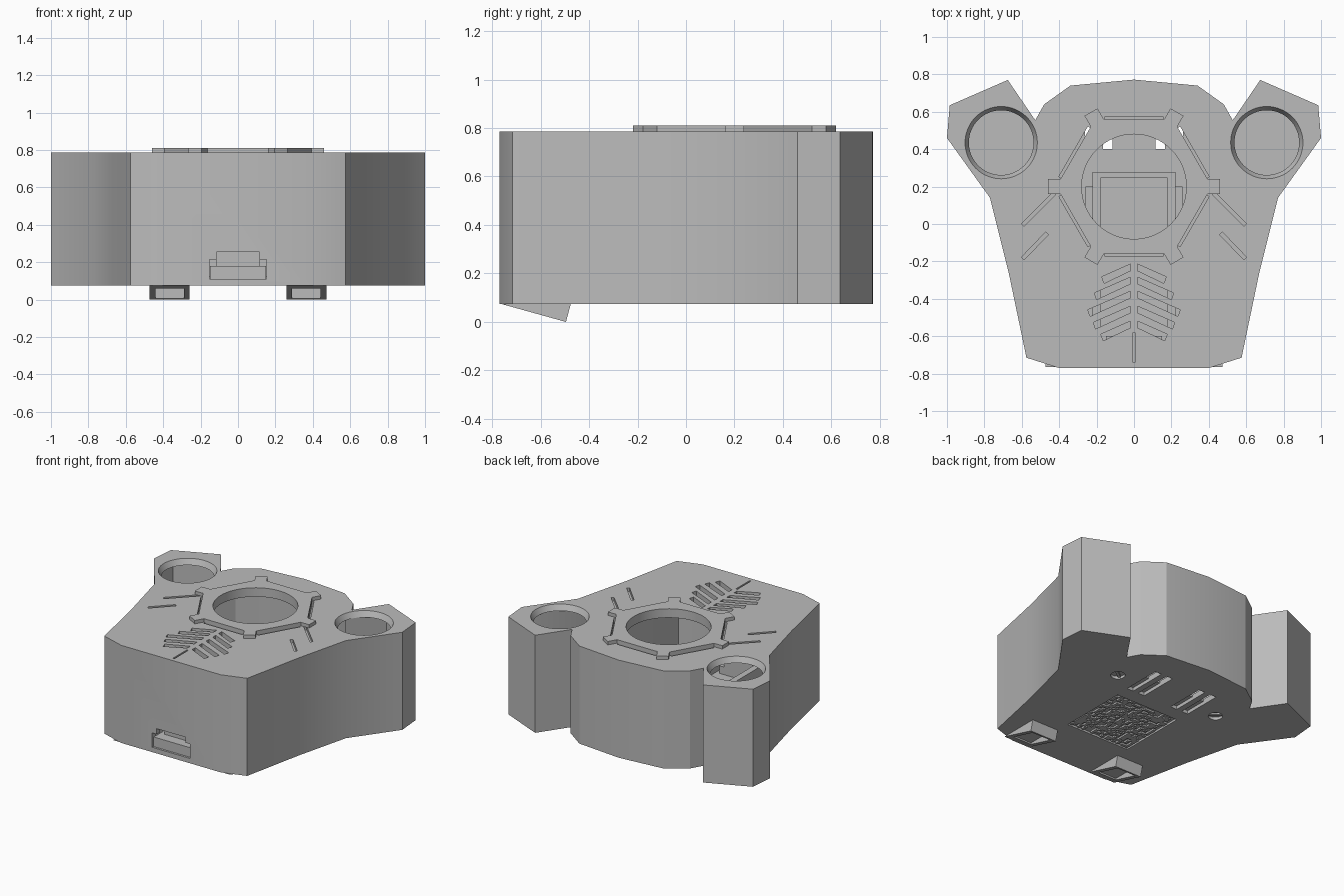
import bpy, bmesh, math, random
from mathutils import Vector

cube = bpy.data.objects.get("Cube")
if cube:
    bpy.data.objects.remove(cube, do_unlink=True)

grey = bpy.data.materials.new("plain_grey")
grey.use_nodes = True
grey.diffuse_color = (0.5, 0.5, 0.5, 1)
grey.node_tree.nodes["Principled BSDF"].inputs["Base Color"].default_value = (0.5, 0.5, 0.5, 1)


def make_object(name, bm):
    bmesh.ops.recalc_face_normals(bm, faces=bm.faces)
    mesh = bpy.data.meshes.new(name)
    bm.to_mesh(mesh)
    bm.free()
    mesh.materials.append(grey)
    obj = bpy.data.objects.new(name, mesh)
    bpy.context.collection.objects.link(obj)
    return obj


def prism(name, pts, low, high, grow=1.0):
    """Upright prism; grow scales the top about the outline's centre."""
    bm = bmesh.new()
    mid = sum((Vector(p) for p in pts), Vector((0, 0))) / len(pts)
    bottom = [bm.verts.new((p[0], p[1], low)) for p in pts]
    top = []
    for p in pts:
        q = mid + (Vector(p) - mid) * grow
        top.append(bm.verts.new((q.x, q.y, high)))
    bm.faces.new(bottom[::-1])
    bm.faces.new(top)
    for i in range(len(pts)):
        j = (i + 1) % len(pts)
        bm.faces.new((bottom[i], bottom[j], top[j], top[i]))
    return make_object(name, bm)


def circle(x, y, r, n=64):
    return [(x + r * math.cos(math.tau * i / n), y + r * math.sin(math.tau * i / n)) for i in range(n)]


def rect(x0, x1, y0, y1):
    return [(x0, y0), (x1, y0), (x1, y1), (x0, y1)]


def bar(a, b, width):
    """Rectangle along the line from a to b."""
    a, b = Vector(a), Vector(b)
    side = (b - a).normalized().orthogonal() * width / 2
    return [tuple(a + side), tuple(b + side), tuple(b - side), tuple(a - side)]


def flip(pts):
    return [(-x, y) for x, y in reversed(pts)]


def inset(pts, d):
    """Move every side of a counter-clockwise outline inward by d."""
    out = []
    for i, p in enumerate(pts):
        p = Vector(p)
        e = (p - Vector(pts[i - 1])).normalized()
        f = (Vector(pts[(i + 1) % len(pts)]) - p).normalized()
        n, m = Vector((-e.y, e.x)), Vector((-f.y, f.x))
        out.append(tuple(p + (n + m) * d / (1 + n.dot(m))))
    return out


def cut(target, pts, low, high, grow=1.0):
    cutter = prism("cutter", pts, low, high, grow)
    cutter.hide_render = True
    mod = target.modifiers.new("cut", "BOOLEAN")
    mod.operation, mod.solver, mod.object = "DIFFERENCE", "EXACT", cutter
    bpy.context.view_layer.objects.active = target
    bpy.ops.object.modifier_apply(modifier=mod.name)
    bpy.data.objects.remove(cutter, do_unlink=True)


def cut_pair(target, pts, *args):
    cut(target, pts, *args)
    cut(target, flip(pts), *args)


BASE, TOP, WALL = 0.075, 0.785, 0.04
FLOOR, ROOF = BASE + WALL, TOP - WALL

# Hollow body with two rear ears
half = [(0.4, -0.77), (0.575, -0.715), (0.67, -0.26), (0.77, 0.14), (1, 0.46), (0.985, 0.635),
        (0.675, 0.77), (0.528, 0.555), (0.48, 0.64), (0.34, 0.74)]
outline = half + [(0, 0.772)] + flip(half)
body = prism("body", outline, BASE, TOP)
cut(body, inset(outline, WALL), FLOOR, ROOF)

# Round openings: centre and ears with a tapered rim
HUB = Vector((0, 0.2))
cut(body, circle(0, HUB.y, 0.28), ROOF - 0.05, TOP + 0.1)
cut_pair(body, circle(0.71, 0.435, 0.173), ROOF - 0.02, TOP + 0.1)
cut_pair(body, circle(0.71, 0.435, 0.173), ROOF, TOP + 0.001, 1.12)

# Slits along the six sides of the ring
for k in range(6):
    a = math.radians(30 + 60 * k)
    d, p = Vector((math.cos(a), math.sin(a))), Vector((-math.sin(a), math.cos(a)))
    c = HUB + d * 0.367
    cut(body, bar(c - p * 0.155, c + p * 0.155, 0.015), ROOF - 0.01, TOP + 0.1)

# Herringbone vents
for y, reach in zip((-0.225, -0.295, -0.37, -0.45, -0.53), (0.16, 0.2, 0.235, 0.205, 0.165)):
    slot = [(0.02, y - 0.025), (reach, y - 0.025 - 0.42 * reach),
            (reach + 0.012, y + 0.01 - 0.42 * reach), (0.02, y + 0.01)]
    cut_pair(body, slot, ROOF - 0.01, TOP + 0.1)

# Engraved dashes
cut_pair(body, bar((0.595, -0.005), (0.425, 0.165), 0.02), TOP - 0.025, TOP + 0.1)
cut_pair(body, bar((0.595, -0.185), (0.465, -0.05), 0.02), TOP - 0.025, TOP + 0.1)
cut(body, rect(-0.006, 0.006, -0.74, -0.58), TOP - 0.025, TOP + 0.1)

# Front port opening
cut(body, rect(-0.152, 0.152, -0.9, -0.7), 0.11, 0.215)
cut(body, rect(-0.115, 0.115, -0.9, -0.7), 0.2, 0.255)

# Underside: vent slots, screw recesses and code panel recess
for x in (0.14, 0.235):
    cut_pair(body, rect(x - 0.026, x + 0.026, 0.24, 0.53), BASE - 0.1, BASE + 0.025)
    cut_pair(body, rect(x - 0.026, x + 0.026, 0.4, 0.53), BASE - 0.1, FLOOR + 0.01)
cut_pair(body, circle(0.42, 0.335, 0.048, 32), BASE - 0.1, BASE + 0.02)
cut(body, rect(-0.255, 0.255, -0.375, 0.135), BASE - 0.1, BASE + 0.015)

# Raised hexagonal ring with six tabs
ring_pts = []
for k in range(6):
    a = math.radians(60 * k)
    d, p = Vector((math.cos(a), math.sin(a))), Vector((-math.sin(a), math.cos(a)))
    for r, s in ((0.393, -0.04), (0.46, -0.04), (0.46, 0.04), (0.393, 0.04)):
        ring_pts.append(tuple(HUB + d * r + p * s))
ring = prism("hex_ring", ring_pts, TOP, 0.81)
cut(ring, circle(0, HUB.y, 0.28), TOP - 0.1, 0.9)

# Board tray inside, with side clips
tray = prism("board_tray", rect(-0.225, 0.225, -0.7, 0.275), FLOOR - 0.005, 0.3)
cut(tray, rect(-0.18, 0.18, -0.8, 0.245), FLOOR + 0.01, 0.4)
for side, label in ((1, "left"), (-1, "right")):
    x0, x1 = sorted((side * 0.22, side * 0.26))
    prism(label + "_tray_clip", rect(x0, x1, 0, 0.2), FLOOR - 0.005, 0.34)

# Socket seen in the front port
prism("port_ledge", rect(-0.15, 0.15, -0.755, -0.6), 0.105, 0.18)
prism("port_back", rect(-0.115, 0.115, -0.68, -0.6), 0.17, 0.26)

# Tilted feet with an open pocket
for side, label in ((1, "left"), (-1, "right")):
    bm = bmesh.new()
    x = side * 0.365
    ends = [[bm.verts.new((x + s * 0.107, y, z)) for y, z in
             ((-0.765, BASE), (-0.495, 0), (-0.475, BASE))] for s in (-1, 1)]
    bm.faces.new(ends[0])
    bm.faces.new(ends[1])
    for i in range(3):
        j = (i + 1) % 3
        bm.faces.new((ends[0][i], ends[0][j], ends[1][j], ends[1][i]))
    foot = make_object(label + "_foot", bm)
    cut(foot, rect(x - 0.075, x + 0.075, -0.71, -0.515), -0.1, BASE - 0.004)
    prism(label + "_screw_bar", bar((x + side * 0.02, 0.31), (x + side * 0.09, 0.36), 0.018),
          BASE + 0.008, BASE + 0.025)

# Raised random square pattern on the underside panel
random.seed(4)
bm = bmesh.new()
CELLS, size = 25, 0.0196
for i in range(CELLS):
    for j in range(CELLS):
        if random.random() < 0.5:
            made = bmesh.ops.create_cube(bm, size=size)["verts"]
            bmesh.ops.scale(bm, vec=(1, 1, 0.7), verts=made)
            bmesh.ops.translate(bm, verts=made, vec=((i - 12) * size, -0.12 + (j - 12) * size, BASE + 0.0095))
make_object("code_panel", bm)

# Smooth the shallow angles of the main shell
bpy.ops.object.select_all(action="DESELECT")
for obj in (body, ring):
    obj.select_set(True)
bpy.context.view_layer.objects.active = body
bpy.ops.object.shade_smooth_by_angle(angle=math.radians(25))
